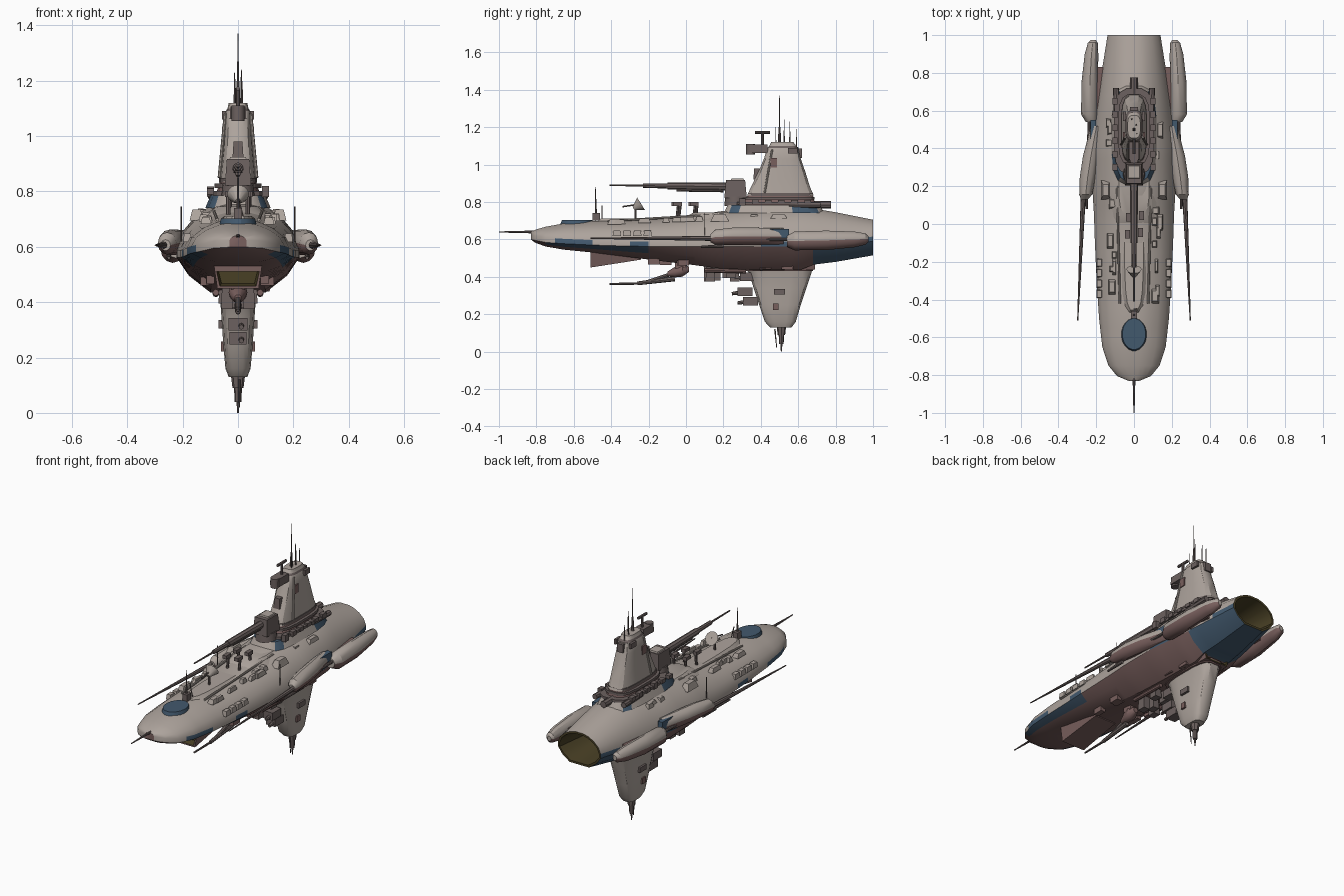
import bpy, bmesh, math, random
from mathutils import Vector

random.seed(4)

def material(name, rgb):
    m = bpy.data.materials.new(name)
    m.diffuse_color = (*rgb, 1)
    return m

PALE = material("pale hull grey", (0.42, 0.37, 0.335))
RED = material("lower hull red brown", (0.19, 0.115, 0.11))
BLUE = material("patch blue", (0.055, 0.10, 0.155))
OLIVE = material("engine olive", (0.065, 0.05, 0.018))
DARK = material("gunmetal brown", (0.15, 0.12, 0.115))
MATS = [PALE, RED, BLUE, OLIVE, DARK]

def loft(name, rings, rule=None, mat=PALE, angle=32):
    """Skin closed rings of equal length; rule(i, k) picks the material of each face."""
    bm = bmesh.new()
    vs = [[bm.verts.new(p) for p in r] for r in rings]
    n = len(rings[0])
    default = MATS.index(mat)
    for i in range(len(vs) - 1):
        for k in range(n):
            f = bm.faces.new((vs[i][k], vs[i][(k + 1) % n], vs[i + 1][(k + 1) % n], vs[i + 1][k]))
            f.material_index = rule(i, k) if rule else default
    for i, r in ((0, vs[0]), (len(vs) - 2, vs[-1])):
        bm.faces.new(r).material_index = rule(i, 0) if rule else default
    bmesh.ops.recalc_face_normals(bm, faces=bm.faces)
    me = bpy.data.meshes.new(name)
    bm.to_mesh(me)
    bm.free()
    for m in MATS:
        me.materials.append(m)
    me.shade_smooth()
    me.set_sharp_from_angle(angle=math.radians(angle))
    ob = bpy.data.objects.new(name, me)
    bpy.context.collection.objects.link(ob)
    return ob

def rod(name, a, b, r1, r2=None, mat=DARK, n=8):
    a, b = Vector(a), Vector(b)
    q = (b - a).to_track_quat('Z', 'Y')
    ring = lambda c, r: [c + q @ Vector((r * math.cos(t * math.tau / n), r * math.sin(t * math.tau / n), 0)) for t in range(n)]
    return loft(name, [ring(a, r1), ring(b, r1 if r2 is None else r2)], mat=mat)

def box(name, c, s, mat=DARK, taper=1.0):
    ring = lambda z, k: [(c[0] + u * s[0] / 2 * k, c[1] + v * s[1] / 2 * k, z) for u, v in ((-1, -1), (1, -1), (1, 1), (-1, 1))]
    return loft(name, [ring(c[2] - s[2] / 2, 1), ring(c[2] + s[2] / 2, taper)], mat=mat)

def oval_z(z, hx, y0, y1, n=16, p=0.6):
    """Rounded-rectangle ring lying flat at height z."""
    sp = lambda v: math.copysign(abs(v) ** p, v)
    return [(hx * sp(math.cos(t)), (y0 + y1) / 2 + (y1 - y0) / 2 * sp(math.sin(t)), z)
            for t in [math.tau * (k + .5) / n for k in range(n)]]

def oval_y(y, x, z, rx, rz, n=12):
    return [(x + rx * math.cos(math.tau * k / n), y, z + rz * math.sin(math.tau * k / n)) for k in range(n)]

# --- main hull: y, half width, bottom, edge, top
ST = [(-.83, .03, .60, .612, .64), (-.805, .09, .582, .608, .652), (-.75, .135, .562, .597, .668), (-.65, .168, .545, .59, .686),
      (-.5, .185, .53, .583, .698), (-.3, .198, .505, .577, .702), (-.1, .207, .48, .575, .712), (.05, .212, .462, .575, .728),
      (.18, .22, .445, .575, .75), (.4, .222, .435, .575, .768), (.62, .20, .44, .575, .77), (.68, .19, .465, .58, .765),
      (.8, .172, .48, .588, .745), (1.0, .14, .515, .602, .705)]

def hull_ring(y, w, zb, ze, zt):
    lo, hi = ze - .013, ze + .013
    half = [(0, zb), (.45, zb), (.8, zb + .48 * (lo - zb)), (1, lo), (1, hi), (.9, hi + .38 * (zt - hi)),
            (.68, hi + .7 * (zt - hi)), (.42, hi + .91 * (zt - hi)), (.2, zt), (0, zt)]
    return [(u * w, y, z) for u, z in half] + [(-u * w, y, z) for u, z in half[-2:0:-1]]

stations = []
for a, b in zip(ST, ST[1:]):
    m = max(1, round((b[0] - a[0]) / .05))
    stations += [tuple(p + (q - p) * j / m for p, q in zip(a, b)) for j in range(m)]
stations.append(ST[-1])
ys = [s[0] for s in stations]
stations += [(1.0, .128, .527, .602, .693), (.78, .10, .55, .602, .67)]   # hollow engine

def hull_rule(i, k):
    if i >= len(ys) - 1:
        return 3
    k, y = (k if k < 9 else 17 - k), ys[i]
    if k <= 2:
        if y > .66 or (k == 2 and -.78 < y < -.2):
            return 2
        return 1
    if k == 3:
        return 2 if (-.73 < y < -.5 or -.35 < y < -.2 or .38 < y < .6 or y > .85) else 0
    if k == 4 and .38 < y < .5:
        return 2
    return 0

loft("main_hull", [hull_ring(*s) for s in stations], hull_rule)

# --- nose spike, deck disc, spine
rod("nose_gun", (0, -.80, .64), (0, -1, .64), .008, .003)
loft("bow_disc", [oval_z(.675, .07, -.675, -.49, 20, 1), oval_z(.703, .062, -.665, -.5, 20, 1)],
     lambda i, k: 2, angle=20)
loft("deck_spine", [oval_z(.69, .075, -.48, .3), oval_z(.712, .05, -.46, .3)])
loft("mid_deck", [oval_z(.71, .12, -.02, .36), oval_z(.745, .08, .04, .36)])
rod("bow_mast", (0, -.48, .70), (0, -.485, .88), .006, .002)
box("bow_mast_foot", (0, -.48, .72), (.03, .04, .04))
rod("bow_stay", (.02, -.45, .70), (.0, -.45, .78), .003)

# --- dish and deck cranes
rod("dish_stem", (0, -.27, .70), (0, -.27, .77), .006)
rod("dish", (0, -.24, .79), (0, -.28, .765), .04, .01, PALE, 12)
rod("dish_pointer", (0, -.24, .79), (0, -.34, .775), .004)
for x, y in ((-.035, -.05), (.035, -.04), (-.03, .04), (.04, .05)):
    rod("crane_post", (x, y, .70), (x, y + .01, .79), .008)
    box("crane_head", (x, y - .005, .79), (.025, .045, .02))

# --- deck and flank clutter
for s in (-1, 1):
    for j in range(4):
        box("flank_blister", (s * .183, -.37 + j * .055, .633), (.03, .045, .03), PALE, .8)
    rod("whip_aerial", (s * .205, .1, .62), (s * .205, .1, .745), .002)
    for j in range(12):
        y = random.uniform(-.4, .6)
        box("deck_locker", (s * random.uniform(.1, .14), y, .7 + .035 * (y + .2)),
            (random.uniform(.015, .04), random.uniform(.03, .09), .025), PALE, .7)
    rod("deck_pipe", (s * .075, -.42, .698), (s * .09, .2, .735), .006, mat=PALE)
    # intermediate fins on the hull shoulder
    box("shoulder_plate", (s * .15, .18, .715), (.05, .1, .04), PALE, .6)

# --- side weapon pods
pod_rule = lambda i, k: 1 if k >= 6 else 0
for s in (-1, 1):
    P = [(.13, .262, .606, .018, .02), (.155, .256, .612, .034, .04), (.25, .245, .617, .042, .046),
         (.36, .228, .617, .042, .046), (.52, .198, .615, .03, .045)]
    loft("front_pod", [oval_y(y, s * x, z, a, b) for y, x, z, a, b in P], pod_rule)
    rod("pod_gun", (s * .268, .16, .606), (s * .298, -.51, .606), .014, .003)
    R = [(.54, .225, .59, .03, .03), (.58, .236, .592, .044, .05), (.75, .234, .595, .044, .052),
         (.9, .225, .6, .036, .042), (.96, .218, .602, .026, .03), (.975, .215, .602, .012, .015)]
    loft("rear_pod", [oval_y(y, s * x, z, a, b) for y, x, z, a, b in R], pod_rule)
    rod("pod_link", (s * .242, .3, .6), (s * .238, .58, .6), .008)
    box("blue_pod_plate", (s * .215, .475, .63), (.03, .15, .05), BLUE)
    box("pod_strut", (s * .2, .72, .6), (.07, .22, .03), RED)
    rod("pod_under_gun", (s * .25, .2, .565), (s * .25, .08, .56), .01, .006)

# --- tower base decks
loft("blue_base", [oval_z(.74, .12, .2, .74), oval_z(.785, .10, .22, .72)],
     lambda i, k: 2 if k % 8 in (0, 1, 5) else 0)
for z, hx, y0, y1 in ((.795, .108, .26, .72), (.822, .085, .31, .69), (.842, .07, .33, .68)):
    loft("base_deck", [oval_z(z - .009, hx, y0, y1), oval_z(z + .006, hx, y0, y1)], mat=DARK)
loft("base_core", [oval_z(.76, .09, .28, .70), oval_z(.84, .065, .33, .68)], mat=RED)
for s in (-1, 1):
    rod("aft_gun", (s * .09, .55, .785), (s * .095, .72, .785), .016, .016)
    for j in range(6):
        box("base_greeble", (s * .1, .3 + j * .07, .80), (.025, .035, random.uniform(.02, .04)))
rod("aft_long_gun", (0, .62, .785), (0, .775, .785), .02)

# --- main turret and long gun
box("turret", (0, .265, .87), (.095, .12, .095), DARK, .85)
box("turret_roof", (0, .275, .915), (.07, .08, .02), PALE, .8)
rod("turret_ring", (0, .265, .78), (0, .265, .83), .06, .055, n=16)
rod("gun_sleeve", (0, .25, .882), (0, -.1, .886), .021, .019)
rod("gun_middle", (0, -.1, .886), (0, -.23, .888), .014, .012)
rod("gun_barrel", (0, -.2, .888), (0, -.41, .89), .006, .004)
rod("gun_recoil", (0, .2, .862), (0, -.05, .866), .01)

# --- conning tower
T = [(.835, .068, .325, .685), (.88, .063, .345, .665), (.96, .055, .385, .64), (1.03, .05, .415, .615),
     (1.09, .045, .435, .602), (1.10, .038, .445, .59), (1.12, .034, .455, .575)]
loft("conning_tower", [oval_z(*t) for t in T], lambda i, k: 4 if i == 4 else 0)
box("bridge", (0, .39, 1.085), (.06, .1, .045), DARK, .9)
rod("lookout_drum", (0, .345, 1.055), (0, .345, 1.11), .024, n=12)
rod("rangefinder_post", (0, .41, 1.1), (0, .41, 1.17), .008)
rod("rangefinder", (0, .37, 1.172), (0, .45, 1.172), .008)
box("front_hatch", (0, .385, .95), (.04, .05, .06), DARK, .8)
box("rear_hatch", (0, .605, 1.06), (.04, .03, .05), DARK)
for s in (-1, 1):
    box("side_port", (s * .051, .47, 1.01), (.012, .035, .05), RED)
    box("side_vent", (s * .05, .57, 1.075), (.014, .05, .03), DARK)
    rod("side_rib", (s * .068, .42, .85), (s * .046, .46, 1.08), .006, mat=PALE)
for x, y, z, r in ((0, .50, 1.37, .005), (.012, .525, 1.24, .005), (-.012, .555, 1.23, .005),
                   (.015, .48, 1.20, .004), (-.01, .59, 1.19, .004)):
    rod("aerial", (x, y, 1.08), (x, y, z), r, .0015, n=6)
rod("aerial_root", (0, .5, 1.1), (0, .5, 1.2), .01, .005)

# --- keel scoop under the bow, olive opening facing forward
scoop = lambda y, w, z0, z1: [(-w * .85, y, z0), (w * .85, y, z0), (w, y, z1), (-w, y, z1)]
loft("keel_scoop", [scoop(-.47, .07, .468, .51), scoop(-.51, .077, .458, .51), scoop(-.51, .088, .45, .54),
                    scoop(-.24, .08, .492, .53)], lambda i, k: 3 if i < 1 else 1)
# rear lower exhaust behind the fin
loft("lower_exhaust", [scoop(.6, .09, .437, .49), scoop(.69, .085, .438, .49), scoop(.69, .075, .445, .485),
                       scoop(.66, .065, .45, .48)], lambda i, k: 3 if i > 0 else 1)

# --- belly gun
box("belly_mount", (0, -.03, .465), (.05, .06, .04), RED)
loft("belly_blister", [oval_y(y, 0, z, r, r) for y, z, r in ((-.1, .415, .012), (-.06, .425, .028), (-.02, .435, .034), (.015, .44, .015))], mat=RED)
rod("belly_arm", (0, -.05, .425), (0, -.2, .375), .01)
rod("belly_gun", (0, -.06, .39), (0, -.26, .365), .014, .01)
rod("belly_barrel", (0, -.22, .365), (0, -.41, .362), .007, .005)

# --- ventral fin
F = [(.45, .072, .31, .68), (.42, .066, .335, .672), (.34, .06, .36, .645), (.25, .054, .39, .615),
     (.16, .046, .42, .588), (.13, .034, .45, .565)]
loft("ventral_fin", [oval_z(*f) for f in F])
loft("fin_collar", [oval_z(.455, .085, .3, .69), oval_z(.432, .08, .31, .68)], mat=RED)
rod("fin_tip", (0, .51, .14), (0, .51, .09), .026, .02)
rod("fin_tip_lower", (0, .51, .10), (0, .51, .04), .015, .012)
rod("fin_needle", (0, .51, .05), (0, .51, 0), .006, .003)
rod("fin_side_needle", (.005, .475, .12), (.005, .485, .02), .004, .002)
for s in (-1, 1):
    box("fin_pod", (s * .058, .5, .32), (.025, .06, .03), DARK)
    box("fin_port", (s * .056, .48, .24), (.012, .03, .035), RED)

# --- gun cluster on the front of the fin and belly equipment
for y, z, w in ((.33, .40, .08), (.315, .32, .07), (.345, .27, .06)):
    box("fin_gun_mount", (0, y, z), (w, .08, .045), DARK)
    rod("fin_gun", (.012, y, z), (.012, y - .07, z - .01), .012, .009)
for x, y, z in ((-.04, .12, .40), (.04, .13, .40), (.0, .16, .405), (-.05, .22, .42), (.05, .24, .42), (0, .26, .40)):
    box("belly_box", (x, y, z + .02), (.04, .05, .09), DARK, .9)
for s in (-1, 1):
    rod("belly_pipe", (s * .08, .1, .435), (s * .08, .32, .43), .012, mat=RED)
    for j in range(5):
        y = random.uniform(-.2, .55)
        box("belly_greeble", (s * random.uniform(.08, .12), y, .475 - .04 * y), (.03, .06, .03), RED)
